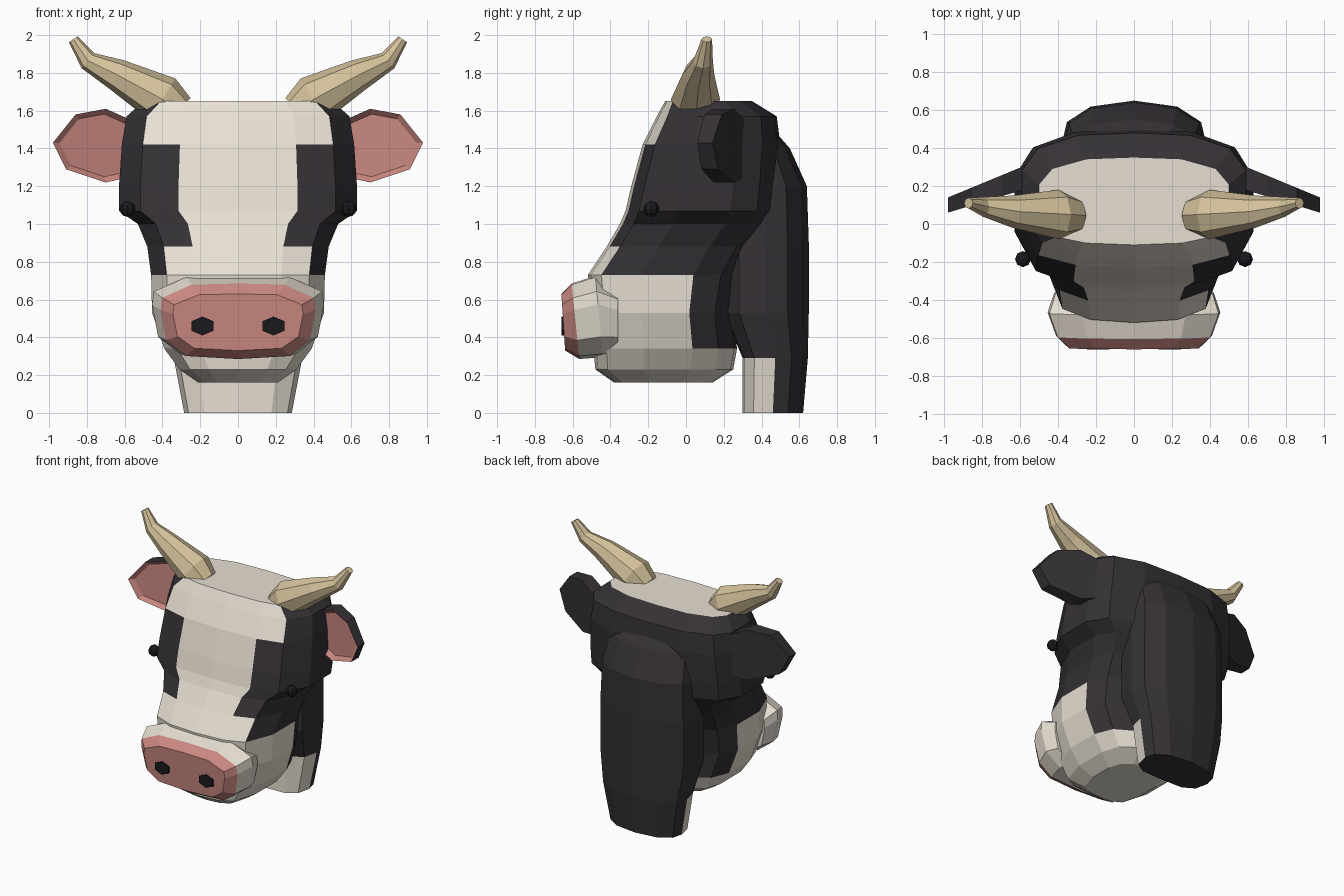
import bpy, bmesh, math
from mathutils import Vector

if "Cube" in bpy.data.objects:
    bpy.data.objects.remove(bpy.data.objects["Cube"])


def mat(name, r, g, b):
    m = bpy.data.materials.new(name)
    m.diffuse_color = (r, g, b, 1)
    m.use_nodes = True
    m.node_tree.nodes["Principled BSDF"].inputs["Base Color"].default_value = m.diffuse_color
    return m


BLACK = mat("black_hide", 0.035, 0.03, 0.035)
WHITE = mat("white_hide", 0.80, 0.74, 0.65)
PINK = mat("pink_skin", 0.60, 0.25, 0.22)
HORN = mat("horn", 0.66, 0.54, 0.33)
DARK = mat("dark", 0.01, 0.01, 0.012)


def loft(name, rings, mats, color=lambda r, c: 0, caps=(0, 0)):
    """Bridge equal-length rings of points; color(row, column) picks a material slot."""
    bm = bmesh.new()
    vs = [[bm.verts.new(p) for p in ring] for ring in rings]
    n = len(vs[0])
    for r in range(len(vs) - 1):
        for k in range(n):
            j = (k + 1) % n
            f = bm.faces.new((vs[r][k], vs[r][j], vs[r + 1][j], vs[r + 1][k]))
            f.material_index = color(r, min(k, n - 1 - k))
    for ring, c in ((vs[0], caps[0]), (vs[-1], caps[1])):
        bm.faces.new(ring).material_index = c
    bmesh.ops.recalc_face_normals(bm, faces=bm.faces)
    me = bpy.data.meshes.new(name)
    bm.to_mesh(me)
    bm.free()
    for m in mats:
        me.materials.append(m)
    ob = bpy.data.objects.new(name, me)
    bpy.context.collection.objects.link(ob)
    return ob


def mirrored(half):
    """Close a half outline whose first and last points lie on x = 0."""
    return half + [(-a, b) for a, b in half[-2:0:-1]]


# Head: stacked horizontal sections (z, half width, front y, back y)
head_shape = mirrored([(0, 0), (.5, .02), (.82, .09), (1, .35), (1, .69),
                       (.86, .87), (.5, .98), (0, 1)])
head_rows = [(.16, .21, -.38, .14), (.23, .31, -.48, .25), (.34, .39, -.49, .27),
             (.53, .455, -.50, .25), (.73, .46, -.52, .29), (.88, .48, -.42, .37),
             (1.0, .53, -.35, .46), (1.07, .63, -.32, .48), (1.2, .63, -.29, .49),
             (1.42, .615, -.23, .50), (1.57, .59, -.155, .48), (1.65, .50, -.11, .35)]


def head_color(r, c):
    if r < 2:
        return 1
    white_cols = 4 if r < 4 else 2 if r == 4 or r >= 9 else 1
    return int(c < white_cols)


loft("head", [[(x * w, a + y * (b - a), z) for x, y in head_shape]
              for z, w, a, b in head_rows], [BLACK, WHITE], head_color, (1, 1))

# Neck
neck_shape = mirrored([(0, 0), (.62, .02), (.92, .18), (1, .5), (.93, .75), (.6, .93), (0, 1)])
neck_rows = [(0, .285, .30, .62), (.29, .34, .30, .645), (.53, .38, .20, .65),
             (.9, .38, .20, .65), (1.2, .37, .20, .64), (1.4, .34, .20, .55), (1.48, .31, .20, .48)]
loft("neck", [[(x * w, a + y * (b - a), z) for x, y in neck_shape]
              for z, w, a, b in neck_rows], [BLACK, WHITE],
     lambda r, c: int(r == 0 and c < 3))

# Muzzle: upright sections (y at top, y at bottom, half width, centre z, half height)
nose_shape = mirrored([(0, 1), (.6, .97), (.98, .62), (1, .3), (.93, -.5), (.67, -.92), (0, -1)])
nose_rows = [(-.36, -.36, .42, .49, .18), (-.48, -.44, .455, .51, .215),
             (-.605, -.565, .41, .485, .20), (-.66, -.64, .345, .48, .15)]
loft("muzzle", [[(x * w, t + (b - t) * (1 - z) / 2, c + z * h) for x, z in nose_shape]
                for t, b, w, c, h in nose_rows], [WHITE, PINK],
     lambda r, c: int(r == 2), (0, 1))

ear_outline = [(.52, 1.53), (.70, 1.61), (.86, 1.58), (.98, 1.43), (.91, 1.29), (.70, 1.22), (.52, 1.26)]
horn_path = [((.315, .045, 1.59), .10), ((.40, .05, 1.66), .13), ((.64, .065, 1.79), .085),
             ((.795, .09, 1.865), .052), ((.872, .11, 1.978), .028)]

for s, side in ((1, "right"), (-1, "left")):
    # Ear: black shell with a slightly hollow pink front
    def ear_ring(y0, y1, k):
        return [(s * (.75 + (x - .75) * k), y0 + (y1 - y0) * (x - .52) / .46, 1.42 + (z - 1.42) * k)
                for x, z in ear_outline]
    loft("ear_" + side, [ear_ring(.33, .14, 1), ear_ring(.20, .06, 1), ear_ring(.23, .09, .85)],
         [BLACK, PINK], lambda r, c: r, (0, 1))

    # Horn: octagonal rings swept along a bent path
    rings = []
    for i, (p, rad) in enumerate(horn_path):
        a, b = horn_path[max(i - 1, 0)][0], horn_path[min(i + 1, 4)][0]
        d = (Vector(b) - Vector(a)).normalized()
        up = Vector((0, 1, 0))
        u = d.cross(up).normalized()
        ring = []
        for k in range(8):
            t = math.tau * k / 8
            q = Vector(p) + rad * (math.cos(t) * u + math.sin(t) * up)
            ring.append((s * q.x, q.y, q.z))
        rings.append(ring)
    loft("horn_" + side, rings, [HORN])

    # Eye
    bpy.ops.mesh.primitive_uv_sphere_add(segments=8, ring_count=6, radius=.042,
                                         location=(s * .585, -.185, 1.08))
    eye = bpy.context.object
    eye.name = "eye_" + side
    eye.data.materials.append(DARK)

    # Nostril
    bpy.ops.mesh.primitive_cylinder_add(vertices=6, radius=1, depth=2, location=(s * .188, -.648, .46),
                                        rotation=(math.pi / 2, 0, 0))
    nostril = bpy.context.object
    nostril.name = "nostril_" + side
    nostril.rotation_euler = (math.pi / 2, math.pi / 6, 0)
    nostril.scale = (.068, .05, .012)
    nostril.rotation_euler = (math.pi / 2, 0, 0)
    nostril.data.materials.append(DARK)
